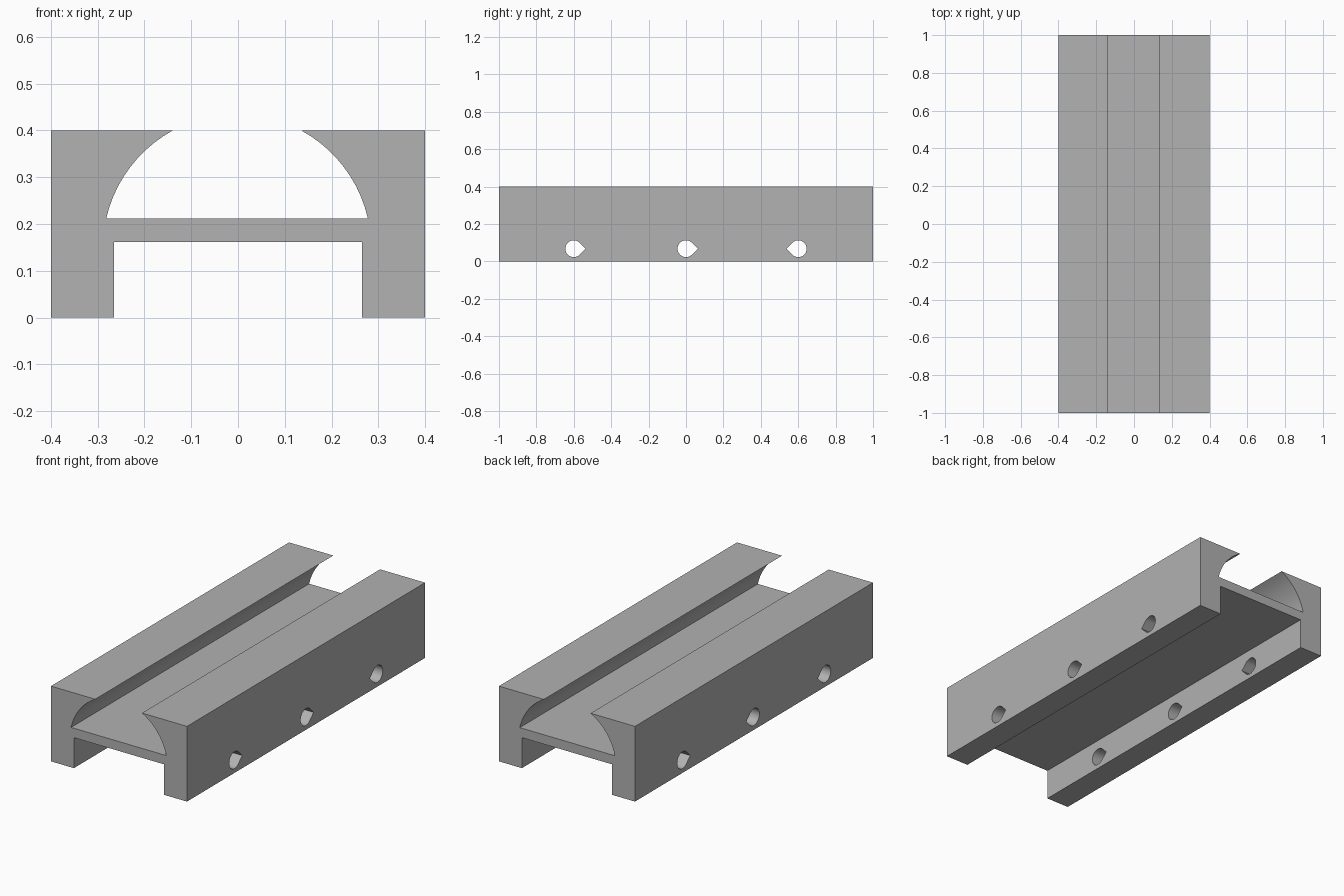
import bpy
import bmesh
from math import sin, cos, pi, radians, sqrt
from mathutils import Vector

cube = bpy.data.objects.get("Cube")
if cube:
    bpy.data.objects.remove(cube, do_unlink=True)

HALF_LENGTH, HALF_WIDTH, HEIGHT = 1.0, 0.4, 0.4
WEB_BOTTOM, WEB_TOP = 0.162, 0.212
LEG_INNER = 0.265
BORE_X, BORE_Z, BORE_R = -0.002, 0.148, 0.287
HOLE_Z, HOLE_R = 0.068, 0.045

grey = bpy.data.materials.new("mid grey")
grey.use_nodes = True
colour = (0.445, 0.445, 0.445, 1)
grey.diffuse_color = colour
grey.node_tree.nodes["Principled BSDF"].inputs["Base Color"].default_value = colour


def add_prism(bm, points, direction):
    """Extrude a closed outline along a direction."""
    face = bm.faces.new([bm.verts.new(p) for p in points])
    result = bmesh.ops.extrude_face_region(bm, geom=[face], use_keep_orig=True)
    moved = [v for v in result["geom"] if isinstance(v, bmesh.types.BMVert)]
    bmesh.ops.translate(bm, verts=moved, vec=Vector(direction))


def make_object(name, bm):
    bmesh.ops.recalc_face_normals(bm, faces=bm.faces)
    mesh = bpy.data.meshes.new(name)
    bm.to_mesh(mesh)
    bm.free()
    mesh.materials.append(grey)
    obj = bpy.data.objects.new(name, mesh)
    bpy.context.collection.objects.link(obj)
    return obj


# Rail cross-section: two legs, a web and a round undercut channel
def bore_arc(start, end, steps=10):
    angles = [radians(start + (end - start) * i / steps) for i in range(steps + 1)]
    return [(BORE_X + BORE_R * cos(a), BORE_Z + BORE_R * sin(a)) for a in angles]


low, high = 12.9, 61.4
outline = [(-HALF_WIDTH, 0), (-LEG_INNER, 0), (-LEG_INNER, WEB_BOTTOM),
           (LEG_INNER, WEB_BOTTOM), (LEG_INNER, 0), (HALF_WIDTH, 0),
           (HALF_WIDTH, HEIGHT)]
right_arc = bore_arc(high, low)
left_arc = bore_arc(180 - low, 180 - high)
right_arc[0] = (right_arc[0][0], HEIGHT)
left_arc[-1] = (left_arc[-1][0], HEIGHT)
right_arc[-1] = (right_arc[-1][0], WEB_TOP)
left_arc[0] = (left_arc[0][0], WEB_TOP)
outline += right_arc + left_arc + [(-HALF_WIDTH, HEIGHT)]

bm = bmesh.new()
add_prism(bm, [(x, -HALF_LENGTH, z) for x, z in outline], (0, 2 * HALF_LENGTH, 0))
rail = make_object("channel_rail", bm)

# Teardrop cross holes through both legs
bm = bmesh.new()
steps = 24
for y, tip in ((-0.6, 1), (0, 1), (0.6, -1)):
    angles = [pi / 4 + 1.5 * pi * i / steps for i in range(steps + 1)]
    drop = [(cos(a), sin(a)) for a in angles] + [(sqrt(2), 0)]
    add_prism(bm, [(-0.5, y + tip * HOLE_R * u, HOLE_Z + HOLE_R * v) for u, v in drop],
              (1, 0, 0))
cutter = make_object("hole_cutter", bm)
cutter.hide_render = True

cut = rail.modifiers.new("cross_holes", "BOOLEAN")
cut.operation = "DIFFERENCE"
cut.solver = "EXACT"
cut.object = cutter

bpy.ops.object.select_all(action="DESELECT")
rail.select_set(True)
bpy.context.view_layer.objects.active = rail
bpy.ops.object.modifier_apply(modifier=cut.name)
bpy.data.objects.remove(cutter, do_unlink=True)
bpy.ops.object.shade_smooth_by_angle(angle=radians(30))
